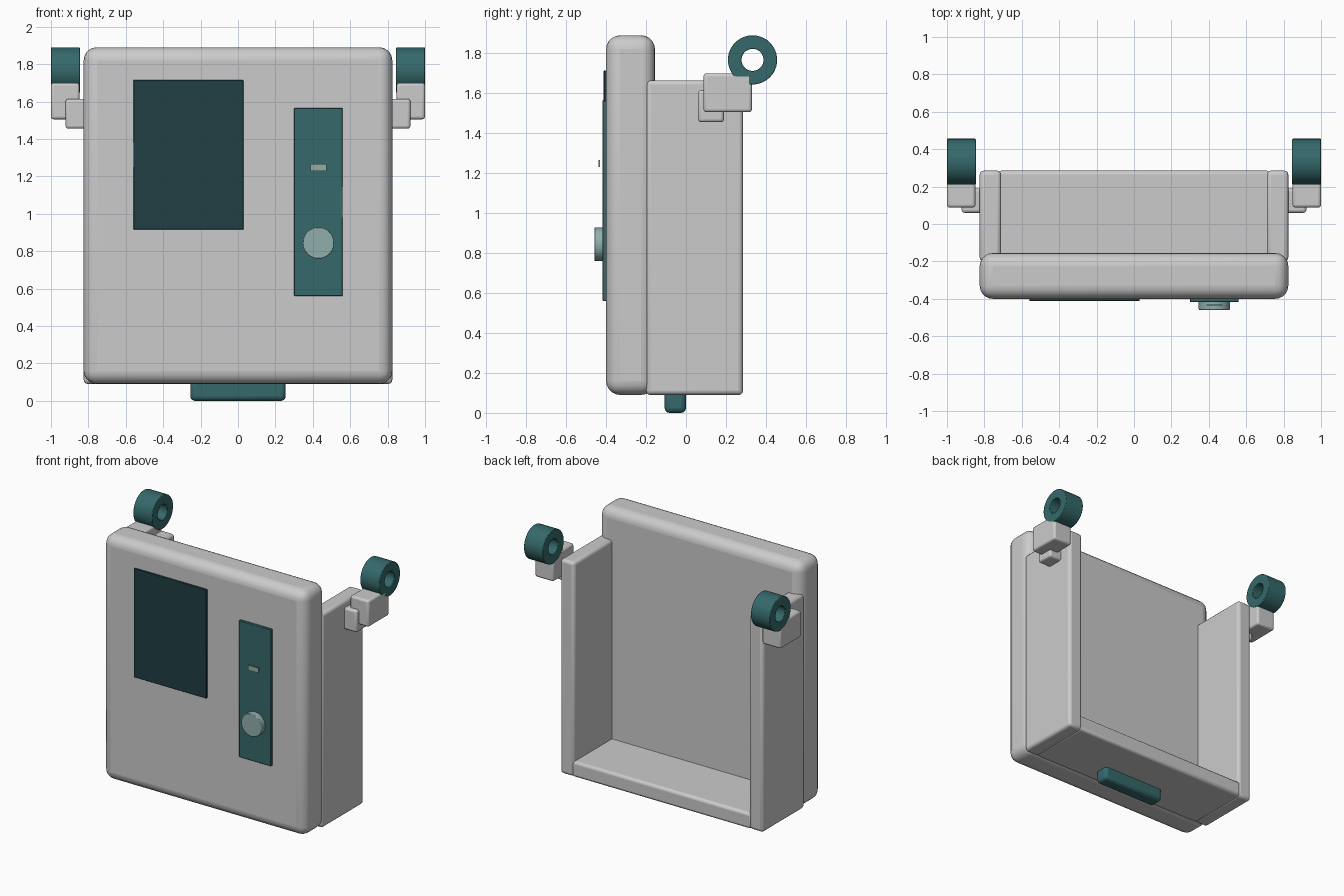
import bpy, math
from mathutils import Matrix
import bmesh

if "Cube" in bpy.data.objects:
    bpy.data.objects.remove(bpy.data.objects["Cube"])


def material(name, color):
    m = bpy.data.materials.new(name)
    m.diffuse_color = (*color, 1)
    m.use_nodes = True
    m.node_tree.nodes["Principled BSDF"].inputs["Base Color"].default_value = m.diffuse_color
    return m


TEAL = material("teal", (0.035, 0.14, 0.145))
DARK = material("dark_teal", (0.014, 0.05, 0.056))
PALE = material("pale_teal", (0.28, 0.43, 0.41))


def finish(name, bm, mat=None, bevel=0, segments=3):
    me = bpy.data.meshes.new(name)
    bm.to_mesh(me)
    bm.free()
    ob = bpy.data.objects.new(name, me)
    bpy.context.collection.objects.link(ob)
    if mat:
        me.materials.append(mat)
    if bevel:
        b = ob.modifiers.new("Bevel", "BEVEL")
        b.width, b.segments = bevel, segments
        b.limit_method = "ANGLE"
    bpy.ops.object.select_all(action="DESELECT")
    ob.select_set(True)
    bpy.context.view_layer.objects.active = ob
    bpy.ops.object.shade_smooth_by_angle(angle=math.radians(35))
    return ob


def box(name, x, y, z, mat=None, bevel=0, segments=3):
    bm = bmesh.new()
    bmesh.ops.create_cube(bm, size=1)
    for v in bm.verts:
        v.co = [r[0] + (c + 0.5) * (r[1] - r[0]) for c, r in zip(v.co, (x, y, z))]
    return finish(name, bm, mat, bevel, segments)


def mirrored(side, a, b):
    return tuple(sorted((side * a, side * b)))


def ring(name, x, cy, cz, outer, inner, mat, n=48):
    # rectangular section spun about the x axis
    bm = bmesh.new()
    loops = []
    for i in range(n):
        a = 2 * math.pi * i / n
        loops.append([bm.verts.new((px, cy + r * math.cos(a), cz + r * math.sin(a)))
                      for px, r in ((x[0], outer), (x[1], outer), (x[1], inner), (x[0], inner))])
    for i in range(n):
        p, q = loops[i], loops[(i + 1) % n]
        for j in range(4):
            k = (j + 1) % 4
            bm.faces.new((p[j], p[k], q[k], q[j]))
    bmesh.ops.recalc_face_normals(bm, faces=bm.faces)
    return finish(name, bm, mat, 0.004, 2)


# Main shell
box("front_panel", (-0.825, 0.825), (-0.40, -0.155), (0.09, 1.89), bevel=0.07, segments=5)
box("floor_panel", (-0.73, 0.73), (-0.20, 0.285), (0.09, 0.205), bevel=0.02)

# Side walls with hanging arms and rings
for side, label in ((-1, "left"), (1, "right")):
    box(f"side_wall_{label}", mirrored(side, 0.71, 0.825), (-0.20, 0.285), (0.09, 1.665), bevel=0.022)
    box(f"arm_base_{label}", mirrored(side, 0.79, 0.922), (0.06, 0.19), (1.455, 1.615), bevel=0.015)
    box(f"arm_block_{label}", mirrored(side, 0.848, 1.0), (0.088, 0.33), (1.505, 1.70), bevel=0.015)
    ring(f"hanging_ring_{label}", mirrored(side, 0.846, 1.0), 0.333, 1.767, 0.123, 0.055, TEAL)

# Bottom foot
box("bottom_foot", (-0.255, 0.255), (-0.107, 0.0), (0.0, 0.12), TEAL, 0.025)

# Front fittings
box("screen", (-0.56, 0.03), (-0.412, -0.39), (0.915, 1.715), DARK, 0.003, 1)
box("control_strip", (0.30, 0.56), (-0.418, -0.39), (0.56, 1.565), TEAL, 0.003, 1)
box("indicator", (0.388, 0.472), (-0.437, -0.430), (1.23, 1.267), PALE)

# Round dial
bm = bmesh.new()
bmesh.ops.create_cone(bm, cap_ends=True, segments=48, radius1=0.084, radius2=0.084, depth=0.045,
                      matrix=Matrix.Translation((0.43, -0.4365, 0.844)) @ Matrix.Rotation(math.pi / 2, 4, "X"))
finish("dial", bm, PALE, 0.004, 2)
